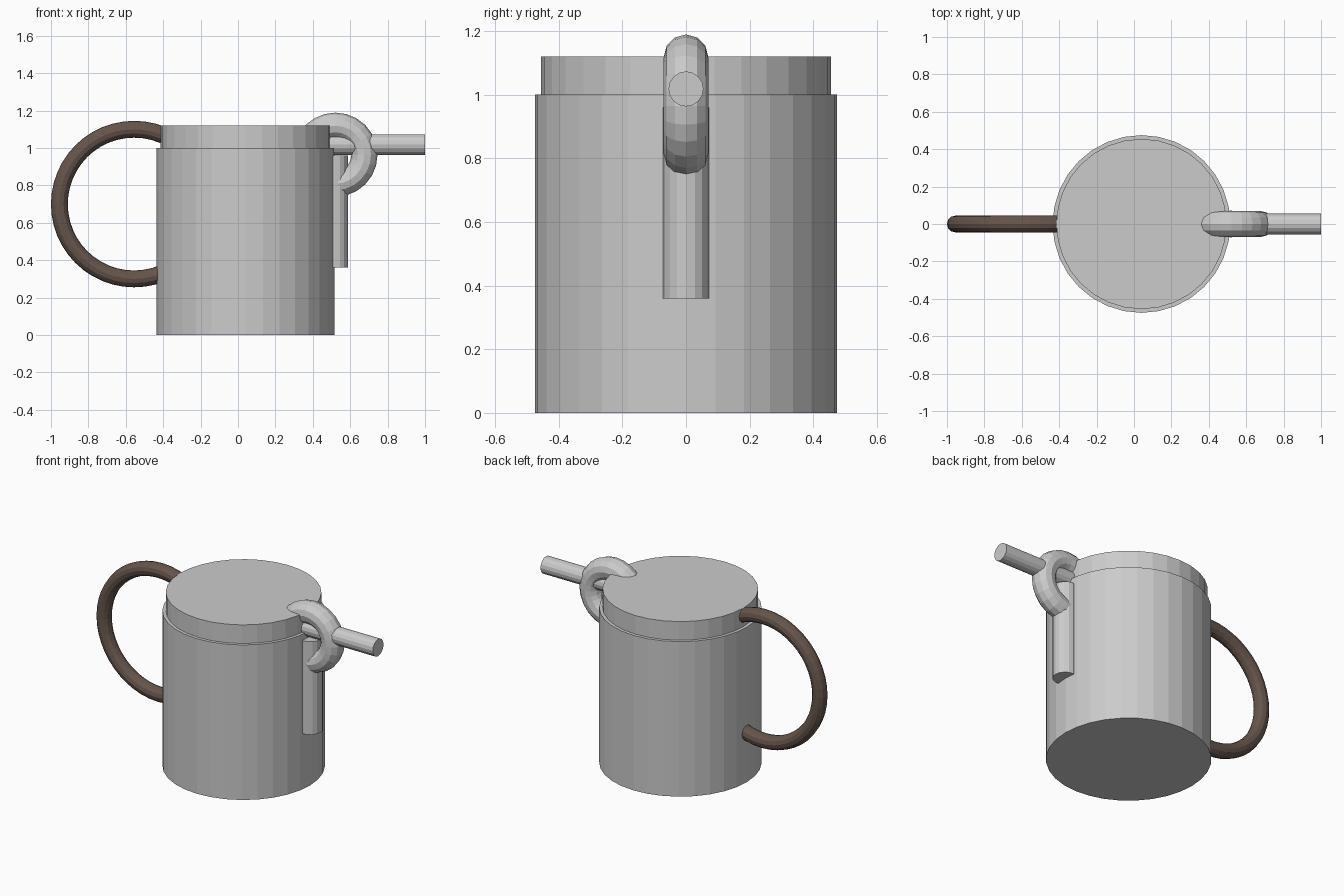
import bpy
from math import pi

if "Cube" in bpy.data.objects:
    bpy.data.objects.remove(bpy.data.objects["Cube"])


def cylinder(name, radius, depth, center, sides=32, rotation=(0, 0, 0)):
    bpy.ops.mesh.primitive_cylinder_add(vertices=sides, radius=radius, depth=depth,
                                        location=center, rotation=rotation)
    bpy.context.object.name = name
    return bpy.context.object


def ring(name, major, minor, center, segments, sides):
    # ring standing upright in the xz plane
    bpy.ops.mesh.primitive_torus_add(major_radius=major, minor_radius=minor,
                                     major_segments=segments, minor_segments=sides,
                                     location=center, rotation=(pi / 2, 0, 0))
    bpy.context.object.name = name
    return bpy.context.object


# vessel and lid
cylinder("body", 0.475, 1.0, (0.04, 0, 0.5))
cylinder("lid", 0.455, 0.12, (0.04, 0, 1.06))

# brown loop handle, sunk into the body
handle = ring("handle", 0.4, 0.045, (-0.555, 0, 0.7), 48, 12)
brown = bpy.data.materials.new("brown")
brown.diffuse_color = (0.13, 0.09, 0.07, 1)
brown.use_nodes = True
brown.node_tree.nodes["Principled BSDF"].inputs["Base Color"].default_value = brown.diffuse_color
handle.data.materials.append(brown)

# hinge: upright pin, ring and horizontal thumb lever
cylinder("hinge_pin", 0.072, 0.6, (0.517, 0, 0.66), 16)
ring("hinge_ring", 0.155, 0.07, (0.521, 0, 0.964), 24, 12)
cylinder("thumb_lever", 0.055, 0.56, (0.72, 0, 1.018), 16, (0, pi / 2, 0))
